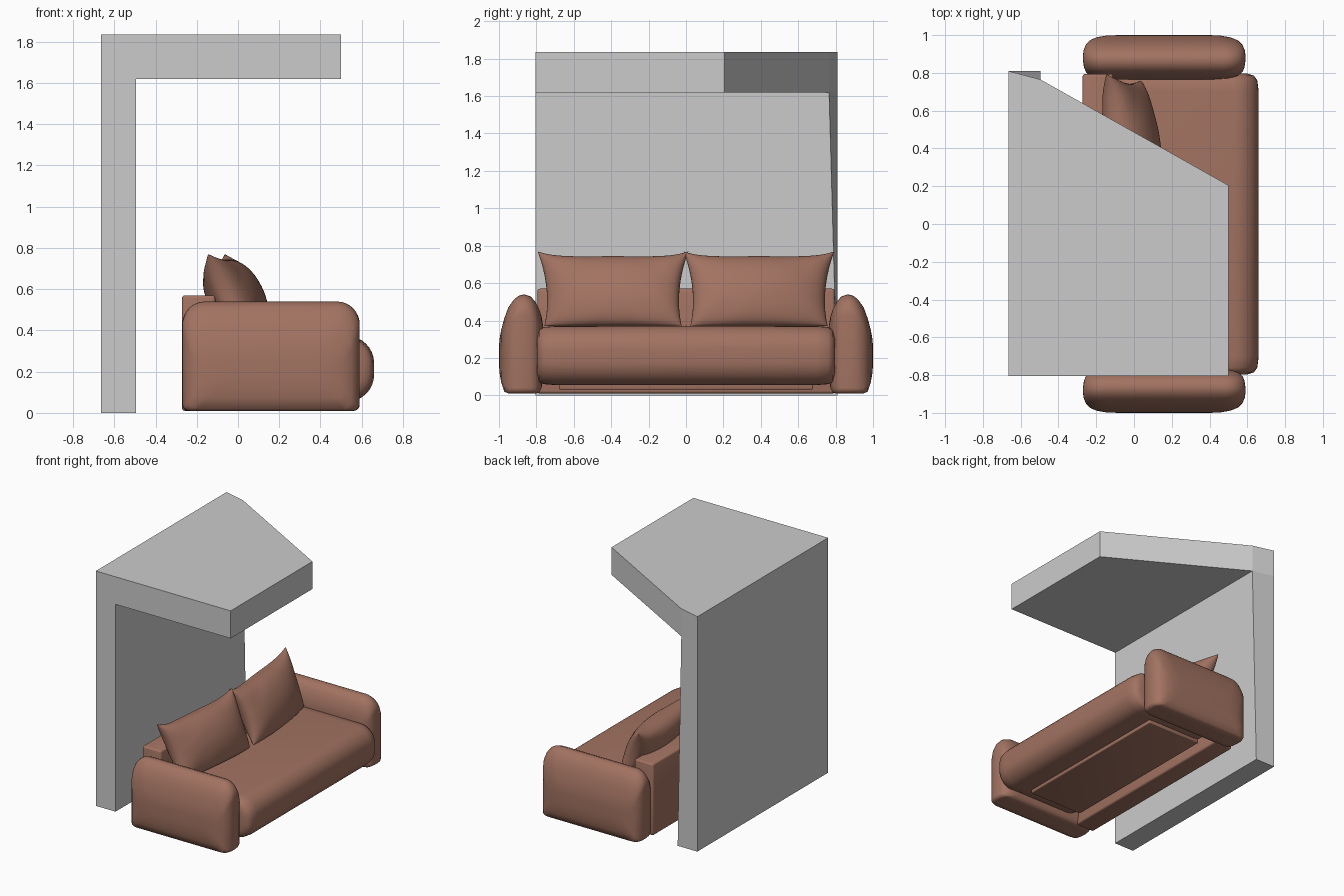
import bpy, bmesh, math

if "Cube" in bpy.data.objects:
    bpy.data.objects.remove(bpy.data.objects["Cube"])


def material(name, rgb):
    m = bpy.data.materials.new(name)
    m.diffuse_color = (*rgb, 1)
    m.use_nodes = True
    m.node_tree.nodes["Principled BSDF"].inputs["Base Color"].default_value = m.diffuse_color
    return m


BROWN = material("terracotta_fabric", (0.36, 0.17, 0.12))
GREY = material("light_grey", (0.6, 0.6, 0.6))


def finish(name, bm, mat, angle=None):
    bmesh.ops.recalc_face_normals(bm, faces=bm.faces)
    me = bpy.data.meshes.new(name)
    bm.to_mesh(me)
    bm.free()
    me.materials.append(mat)
    ob = bpy.data.objects.new(name, me)
    bpy.context.collection.objects.link(ob)
    if angle:
        bpy.context.view_layer.objects.active = ob
        ob.select_set(True)
        bpy.ops.object.shade_smooth_by_angle(angle=math.radians(angle))
        ob.select_set(False)
    return ob


def rounded_rect(x0, x1, z0, z1, rt, rb, n=8):
    """Outline with top corner radius rt and bottom corner radius rb."""
    pts = []
    for k, (sx, sz) in enumerate([(1, 1), (-1, 1), (-1, -1), (1, -1)]):
        r = min(rt if sz > 0 else rb, (x1 - x0) * 0.49, (z1 - z0) * 0.49)
        cx = x1 - r if sx > 0 else x0 + r
        cz = z1 - r if sz > 0 else z0 + r
        for i in range(n + 1):
            a = math.pi / 2 * (k + i / n)
            pts.append((cx + r * math.cos(a), cz + r * math.sin(a)))
    return pts


def loft(name, layers, side=1):
    """Skin rounded rectangles (y, x0, x1, z0, z1, rt, rb) along y."""
    bm = bmesh.new()
    rings = [[bm.verts.new((x, y * side, z)) for x, z in rounded_rect(*rest)]
             for y, *rest in layers]
    for a, b in zip(rings, rings[1:]):
        for i in range(len(a)):
            j = (i + 1) % len(a)
            bm.faces.new((a[i], a[j], b[j], b[i]))
    bm.faces.new(rings[0])
    bm.faces.new(rings[-1])
    return finish(name, bm, BROWN, 50)


def box(name, x0, x1, y, z0, z1, bevel):
    bm = bmesh.new()
    bmesh.ops.create_cube(bm, size=1)
    for v in bm.verts:
        v.co = ((x0 + x1) / 2 + v.co.x * (x1 - x0), v.co.y * 2 * y,
                (z0 + z1) / 2 + v.co.z * (z1 - z0))
    bmesh.ops.bevel(bm, geom=bm.edges[:], offset=bevel, segments=3,
                    profile=0.5, affect='EDGES')
    return finish(name, bm, BROWN, 40)


def pillow(name, side, n=36):
    """Pinched cushion leaning on the backrest, slightly turned inward."""
    bm = bmesh.new()
    for face in (1, -1):
        grid = []
        for j in range(n + 1):
            v = math.sin(math.pi / 2 * (2 * j / n - 1))
            row = []
            for i in range(n + 1):
                u = math.sin(math.pi / 2 * (2 * i / n - 1))
                half = 0.385 + 0.018 * v - 0.03 * (1 - v * v)
                y = 0.39 + u * half
                h = 0.205 * v
                if v > 0:
                    h += v * (0.035 * abs(u) ** 5 - 0.015)
                t = 0.135 * ((1 - u * u) * (1 - v * v)) ** 0.42 * face
                # soft creases running in from the corners
                t *= 1 - 0.05 * math.sin(9 * abs(u) + 5 * v) * abs(u * v)
                x = -0.01 - 0.42 * h + 0.92 * t - 0.04 * u
                z = 0.56 + 0.93 * h + 0.3 * t * (1 if v > 0 else 1 - v * v)
                row.append(bm.verts.new((x, y * side, z)))
            grid.append(row)
        for j in range(n):
            for i in range(n):
                bm.faces.new((grid[j][i], grid[j][i + 1],
                              grid[j + 1][i + 1], grid[j + 1][i]))
    bmesh.ops.remove_doubles(bm, verts=bm.verts[:], dist=0.0005)
    return finish(name, bm, BROWN, 80)


# Puffy armrests, mirrored
ARM = [(0.765, -0.15, 0.45, 0.10, 0.38, 0.10, 0.06),
       (0.772, -0.20, 0.51, 0.04, 0.42, 0.10, 0.05),
       (0.785, -0.235, 0.55, 0.015, 0.46, 0.10, 0.04),
       (0.805, -0.255, 0.575, 0.01, 0.50, 0.11, 0.03),
       (0.83, -0.265, 0.585, 0.01, 0.528, 0.11, 0.03),
       (0.865, -0.27, 0.59, 0.01, 0.54, 0.11, 0.03),
       (0.895, -0.27, 0.59, 0.01, 0.532, 0.11, 0.03),
       (0.92, -0.267, 0.587, 0.01, 0.512, 0.11, 0.03),
       (0.95, -0.255, 0.573, 0.01, 0.47, 0.11, 0.03),
       (0.972, -0.235, 0.55, 0.02, 0.41, 0.11, 0.04),
       (0.988, -0.20, 0.51, 0.07, 0.35, 0.10, 0.05),
       (0.997, -0.15, 0.46, 0.12, 0.30, 0.08, 0.06),
       (1.0, -0.08, 0.40, 0.17, 0.26, 0.04, 0.04)]
for side, label in ((1, "right"), (-1, "left")):
    loft("armrest_" + label, ARM, side)
    pillow("pillow_" + label, side)

# Thick seat cushion with a bulging front
half = [(0.0, -0.12, 0.66, 0.055, 0.372, 0.13, 0.13),
        (0.70, -0.12, 0.66, 0.055, 0.37, 0.13, 0.13),
        (0.76, -0.12, 0.653, 0.06, 0.365, 0.13, 0.13),
        (0.785, -0.12, 0.635, 0.07, 0.35, 0.12, 0.12),
        (0.797, -0.11, 0.60, 0.10, 0.32, 0.10, 0.10)]
loft("seat_cushion", [(-l[0], *l[1:]) for l in half[:0:-1]] + half)

# Low base and straight backrest
box("seat_base", -0.05, 0.42, 0.68, 0.03, 0.12, 0.008)
box("backrest", -0.272, -0.11, 0.795, 0.01, 0.57, 0.014)

# Wall and canopy slab with a diagonal cut corner
bm = bmesh.new()
B, F, T, Z = -0.665, -0.495, 1.835, 1.62
P = [bm.verts.new(c) for c in [
    (B, -0.805, 0), (F, -0.805, 0), (F, 0.81, 0), (B, 0.81, 0),
    (B, -0.805, Z), (F, -0.805, Z), (F, 0.765, Z), (B, 0.81, Z),
    (0.5, -0.805, Z), (0.5, 0.205, Z),
    (B, -0.805, T), (0.5, -0.805, T), (0.5, 0.205, T), (F, 0.765, T), (B, 0.81, T)]]
for f in [(0, 1, 2, 3), (0, 4, 5, 1), (1, 5, 6, 2), (2, 6, 7, 3), (0, 3, 7, 4),
          (5, 8, 9, 6), (4, 10, 11, 8, 5), (8, 11, 12, 9), (9, 12, 13, 6),
          (6, 13, 14, 7), (4, 7, 14, 10), (10, 14, 13, 12, 11)]:
    bm.faces.new([P[i] for i in f])
finish("wall_and_canopy", bm, GREY)
